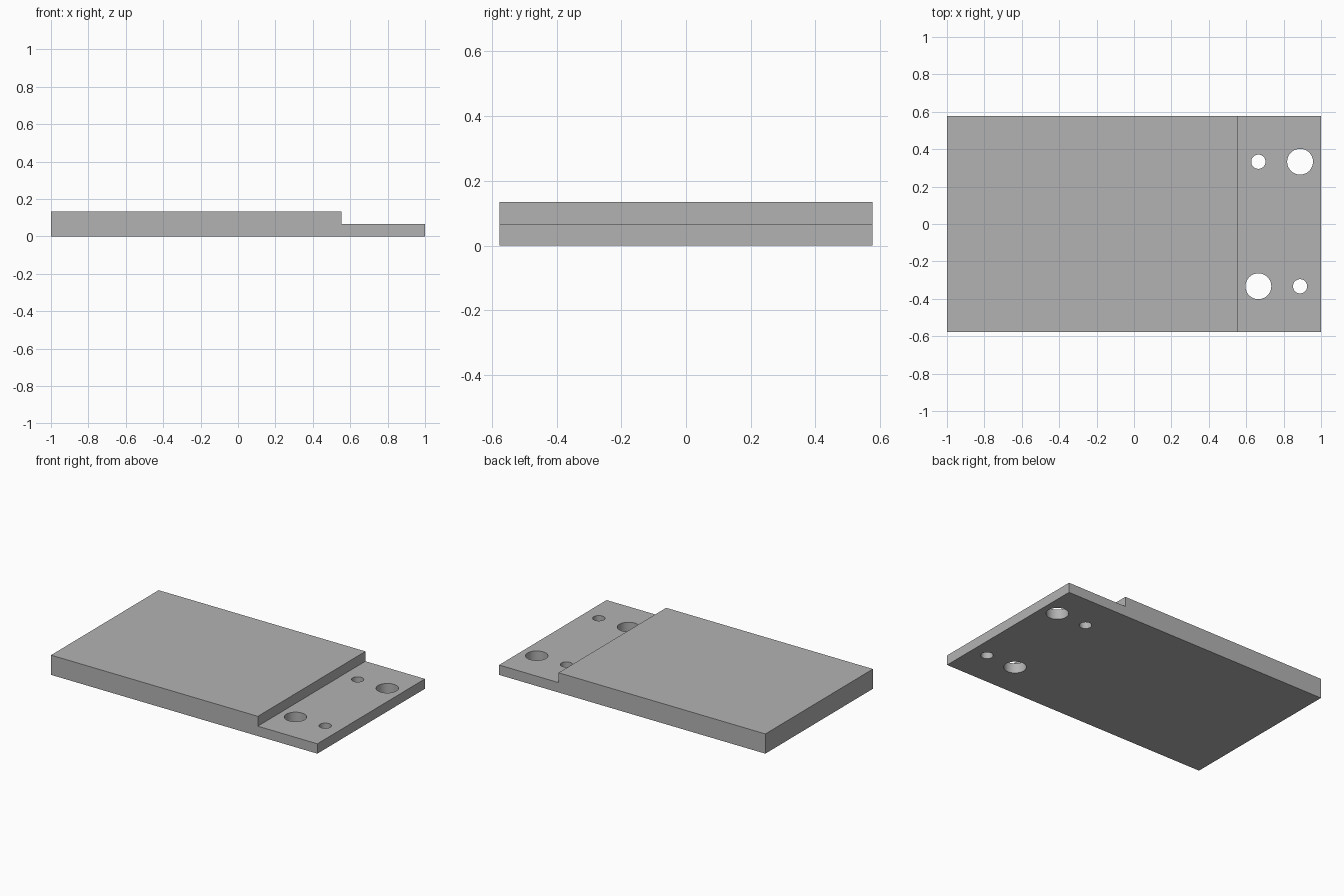
import bpy
import bmesh
import math

cube = bpy.data.objects.get("Cube")
if cube:
    bpy.data.objects.remove(cube, do_unlink=True)

HALF_LENGTH, HALF_WIDTH = 1.0, 0.577
THICK, THIN = 0.134, 0.067
STEP_X = 0.553
HOLE_X, HOLE_Y = (0.665, 0.888), 0.333
SMALL, LARGE = 0.038, 0.069

grey = bpy.data.materials.new("plain grey")
grey.use_nodes = True
colour = (0.45, 0.45, 0.45, 1)
grey.diffuse_color = colour
grey.node_tree.nodes["Principled BSDF"].inputs["Base Color"].default_value = colour


def add_object(name, bm):
    mesh = bpy.data.meshes.new(name)
    bmesh.ops.recalc_face_normals(bm, faces=bm.faces)
    bm.to_mesh(mesh)
    bm.free()
    mesh.materials.append(grey)
    obj = bpy.data.objects.new(name, mesh)
    bpy.context.collection.objects.link(obj)
    return obj


# Stepped plate: side profile extruded across the width
profile = [(-HALF_LENGTH, 0), (HALF_LENGTH, 0), (HALF_LENGTH, THIN),
           (STEP_X, THIN), (STEP_X, THICK), (-HALF_LENGTH, THICK)]
bm = bmesh.new()
side = bm.faces.new([bm.verts.new((x, -HALF_WIDTH, z)) for x, z in profile])
extruded = bmesh.ops.extrude_face_region(bm, geom=[side])["geom"]
bmesh.ops.translate(bm, vec=(0, 2 * HALF_WIDTH, 0),
                    verts=[v for v in extruded if isinstance(v, bmesh.types.BMVert)])
plate = add_object("stepped_plate", bm)

# Hole cutters: small and large pairs placed diagonally
bm = bmesh.new()
for x, radii in zip(HOLE_X, ((LARGE, SMALL), (SMALL, LARGE))):
    for y, radius in zip((-HOLE_Y, HOLE_Y), radii):
        pin = bmesh.ops.create_cone(bm, cap_ends=True, segments=64, depth=0.4,
                                    radius1=radius, radius2=radius)
        bmesh.ops.translate(bm, vec=(x, y, 0), verts=pin["verts"])
cutter = add_object("hole_cutter", bm)
cutter.hide_render = True

# Drill the thin ledge, then discard the cutter
drill = plate.modifiers.new("holes", 'BOOLEAN')
drill.operation = 'DIFFERENCE'
drill.solver = 'EXACT'
drill.object = cutter
bpy.ops.object.select_all(action='DESELECT')
plate.select_set(True)
bpy.context.view_layer.objects.active = plate
bpy.ops.object.modifier_apply(modifier=drill.name)
bpy.data.objects.remove(cutter, do_unlink=True)
bpy.ops.object.shade_smooth_by_angle(angle=math.radians(30))
